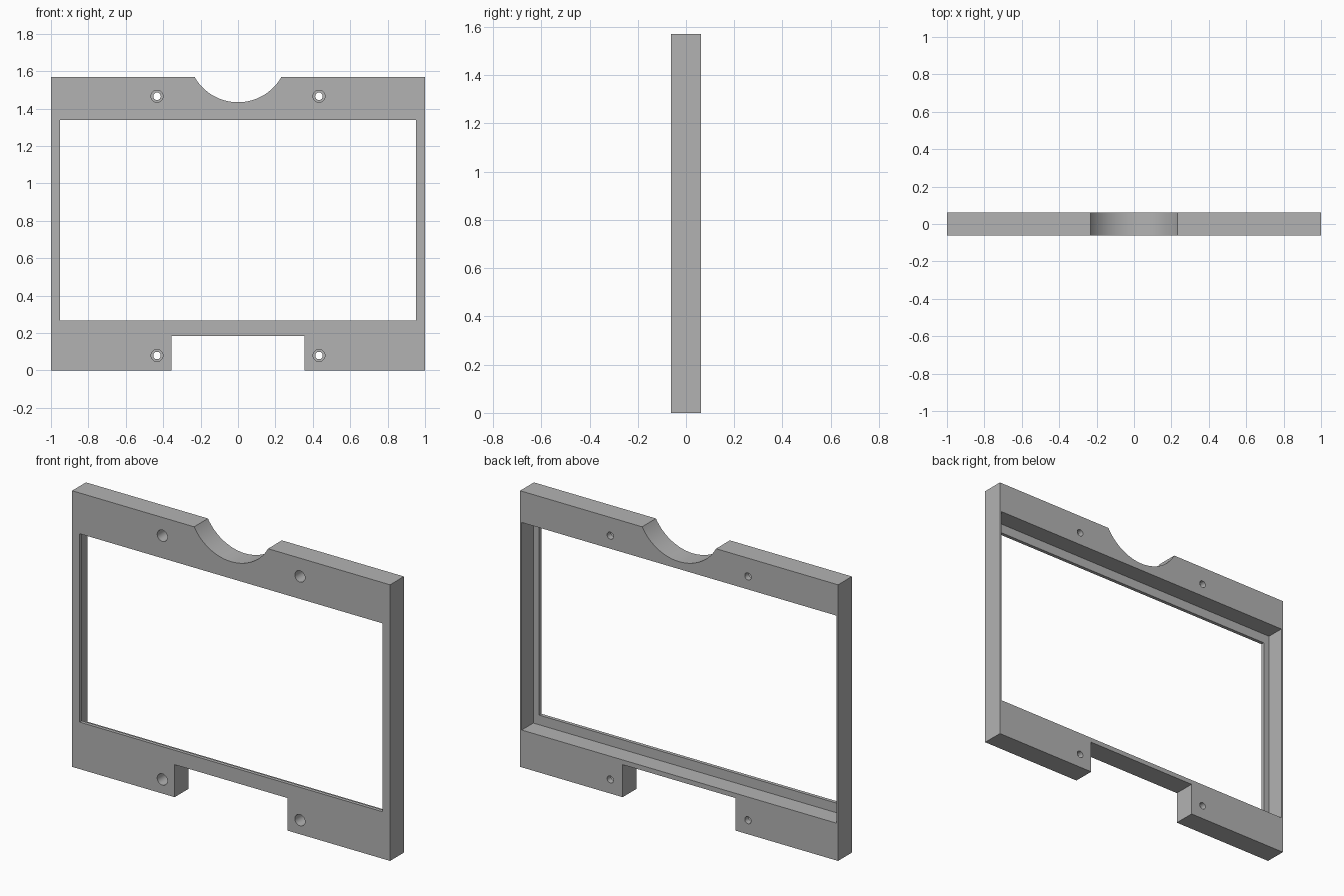
import bpy, bmesh, math
from mathutils import Matrix, Vector

cube = bpy.data.objects.get("Cube")
if cube:
    bpy.data.objects.remove(cube, do_unlink=True)

HEIGHT = 1.57
HALF_DEPTH = 0.062
LIP = 0.02          # thickness of the front lip
BORE_DEPTH = 0.09   # depth of the wide part of each screw hole

grey = bpy.data.materials.new("plain grey")
grey.use_nodes = True
colour = (0.45, 0.45, 0.45, 1)
grey.diffuse_color = colour
grey.node_tree.nodes["Principled BSDF"].inputs["Base Color"].default_value = colour


def finish(name, bm):
    mesh = bpy.data.meshes.new(name)
    bm.to_mesh(mesh)
    bm.free()
    obj = bpy.data.objects.new(name, mesh)
    bpy.context.collection.objects.link(obj)
    mesh.materials.append(grey)
    return obj


def box(name, half_x, y0, y1, z0, z1):
    bm = bmesh.new()
    place = Matrix.Translation((0, (y0 + y1) / 2, (z0 + z1) / 2))
    size = Matrix.Diagonal((2 * half_x, y1 - y0, z1 - z0, 1))
    bmesh.ops.create_cube(bm, size=1, matrix=place @ size)
    return finish(name, bm)


def cylinder(name, radius, x, y0, y1, z, sides):
    bm = bmesh.new()
    place = Matrix.Translation((x, (y0 + y1) / 2, z)) @ Matrix.Rotation(math.pi / 2, 4, "X")
    bmesh.ops.create_cone(bm, cap_ends=True, segments=sides, radius1=radius,
                          radius2=radius, depth=y1 - y0, matrix=place)
    return finish(name, bm)


# Solid panel
frame = box("display_frame", 1, -HALF_DEPTH, HALF_DEPTH, 0, HEIGHT)

# Window, rear recess, bottom slot and curved top notch
cutters = [
    box("window_cutter", 0.953, -0.2, 0.2, 0.267, 1.338),
    box("recess_cutter", 0.99, -HALF_DEPTH + LIP, 0.2, 0.212, 1.392),
    box("slot_cutter", 0.355, -0.2, 0.2, -0.2, 0.185),
    cylinder("notch_cutter", 0.267, 0, -0.2, 0.2, 1.701, 128),
]

# Stepped screw holes
for x in (-0.433, 0.433):
    for z in (0.08, 1.466):
        cutters.append(cylinder("hole_cutter", 0.02, x, -0.2, 0.2, z, 32))
        cutters.append(cylinder("bore_cutter", 0.032, x, -0.2, -HALF_DEPTH + BORE_DEPTH, z, 32))

bpy.ops.object.select_all(action="DESELECT")
bpy.context.view_layer.objects.active = frame
frame.select_set(True)
for cutter in cutters:
    cutter.hide_render = True
    cut = frame.modifiers.new("cut", "BOOLEAN")
    cut.operation = "DIFFERENCE"
    cut.solver = "EXACT"
    cut.object = cutter
    bpy.ops.object.modifier_apply(modifier=cut.name)
    bpy.data.objects.remove(cutter, do_unlink=True)

bpy.ops.object.shade_smooth_by_angle(angle=math.radians(30))
